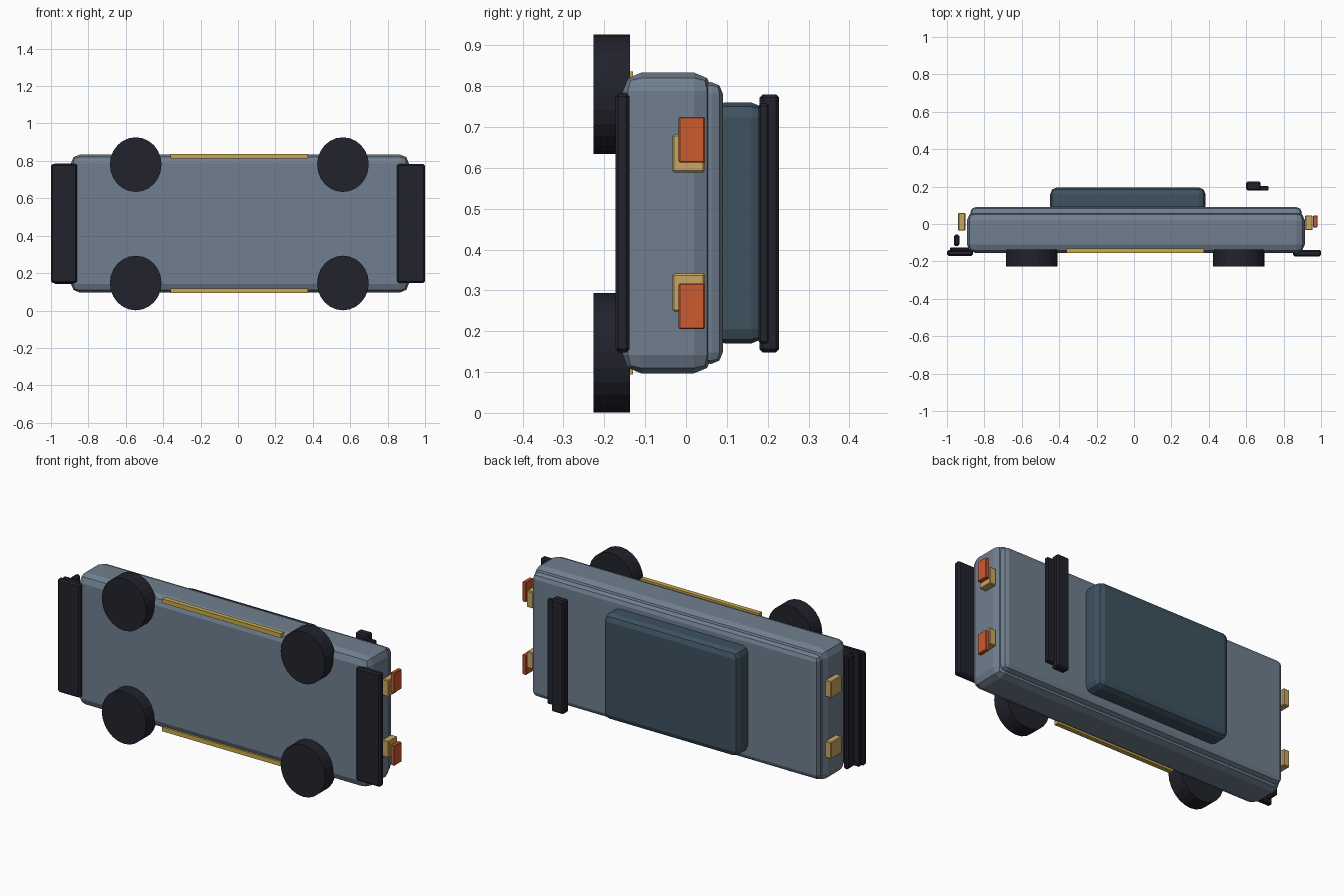
import bpy, math

if "Cube" in bpy.data.objects:
    bpy.data.objects.remove(bpy.data.objects["Cube"])


def material(name, r, g, b):
    m = bpy.data.materials.new(name)
    m.diffuse_color = (r, g, b, 1)
    m.use_nodes = True
    m.node_tree.nodes["Principled BSDF"].inputs["Base Color"].default_value = m.diffuse_color
    return m


BODY = material("slate_paint", 0.162, 0.212, 0.275)
GLASS = material("dark_teal_glass", 0.047, 0.085, 0.115)
BLACK = material("black_rubber", 0.016, 0.016, 0.026)
GOLD = material("gold_trim", 0.57, 0.40, 0.07)
LAMP = material("amber_lamp", 0.58, 0.38, 0.12)
RED = material("red_lamp", 0.60, 0.10, 0.03)

MID = 0.465  # height of the car's centre plane; it lies on its side


def box(name, x, y, z, mat, bevel=0.0, segments=1):
    """Box from (min, max) ranges with an optional bevel."""
    bpy.ops.mesh.primitive_cube_add(
        size=1, location=[(a + b) / 2 for a, b in (x, y, z)])
    o = bpy.context.object
    o.name = name
    o.scale = [b - a for a, b in (x, y, z)]
    bpy.ops.object.transform_apply(location=False, rotation=False, scale=True)
    if bevel:
        m = o.modifiers.new("bevel", 'BEVEL')
        m.width = bevel
        m.segments = segments
    o.data.materials.append(mat)
    return o


def pair(name, x, y, near, far, mat, bevel=0.0):
    """Two boxes mirrored about the centre plane."""
    box(name + "_upper", x, y, (MID + near, MID + far), mat, bevel)
    box(name + "_lower", x, y, (MID - far, MID - near), mat, bevel)


# Body shell, raised deck and cabin
box("body", (-0.893, 0.913), (-0.155, 0.065), (0.097, 0.833), BODY, 0.045, 2)
box("deck", (-0.875, 0.897), (0.03, 0.09), (0.12, 0.81), BODY, 0.028, 2)
box("cabin", (-0.448, 0.382), (0.06, 0.195), (0.17, 0.76), GLASS, 0.035, 2)

# Wheels
for end, x in (("rear", -0.547), ("front", 0.561)):
    for side, z in (("upper", 0.78), ("lower", 0.147)):
        bpy.ops.mesh.primitive_cylinder_add(
            vertices=24, radius=1, depth=1, location=(x, -0.182, z),
            rotation=(math.pi / 2, 0, 0))
        w = bpy.context.object
        w.name = f"wheel_{end}_{side}"
        w.scale = (0.138, 0.146, 0.09)
        bpy.ops.object.transform_apply(location=False, rotation=True, scale=True)
        w.data.materials.append(BLACK)

# Gold sill strips
pair("sill_strip", (-0.36, 0.375), (-0.156, -0.13), 0.347, 0.371, GOLD)

# Bumpers
box("right_bumper", (0.85, 1.0), (-0.173, -0.138), (0.148, 0.783), BLACK, 0.008)
box("left_bumper", (-1.0, -0.86), (-0.17, -0.14), (0.148, 0.783), BLACK, 0.008)
box("left_bumper_step", (-0.985, -0.88), (-0.145, -0.126), (0.143, 0.787), BLACK, 0.006)
box("left_bumper_rail", (-0.962, -0.934), (-0.118, -0.056), (0.148, 0.78), BLACK, 0.008)

# Wing above the deck
box("wing", (0.6, 0.677), (0.18, 0.228), (0.148, 0.78), BLACK, 0.008)
box("wing_lip", (0.62, 0.72), (0.178, 0.203), (0.17, 0.757), BLACK, 0.005)

# Lamps at both ends
pair("right_lamp", (0.915, 0.955), (-0.033, 0.046), 0.124, 0.217, LAMP, 0.004)
pair("red_lamp", (0.958, 0.981), (-0.018, 0.046), 0.148, 0.26, RED, 0.003)
pair("left_lamp", (-0.94, -0.902), (-0.035, 0.06), 0.124, 0.217, LAMP, 0.004)
